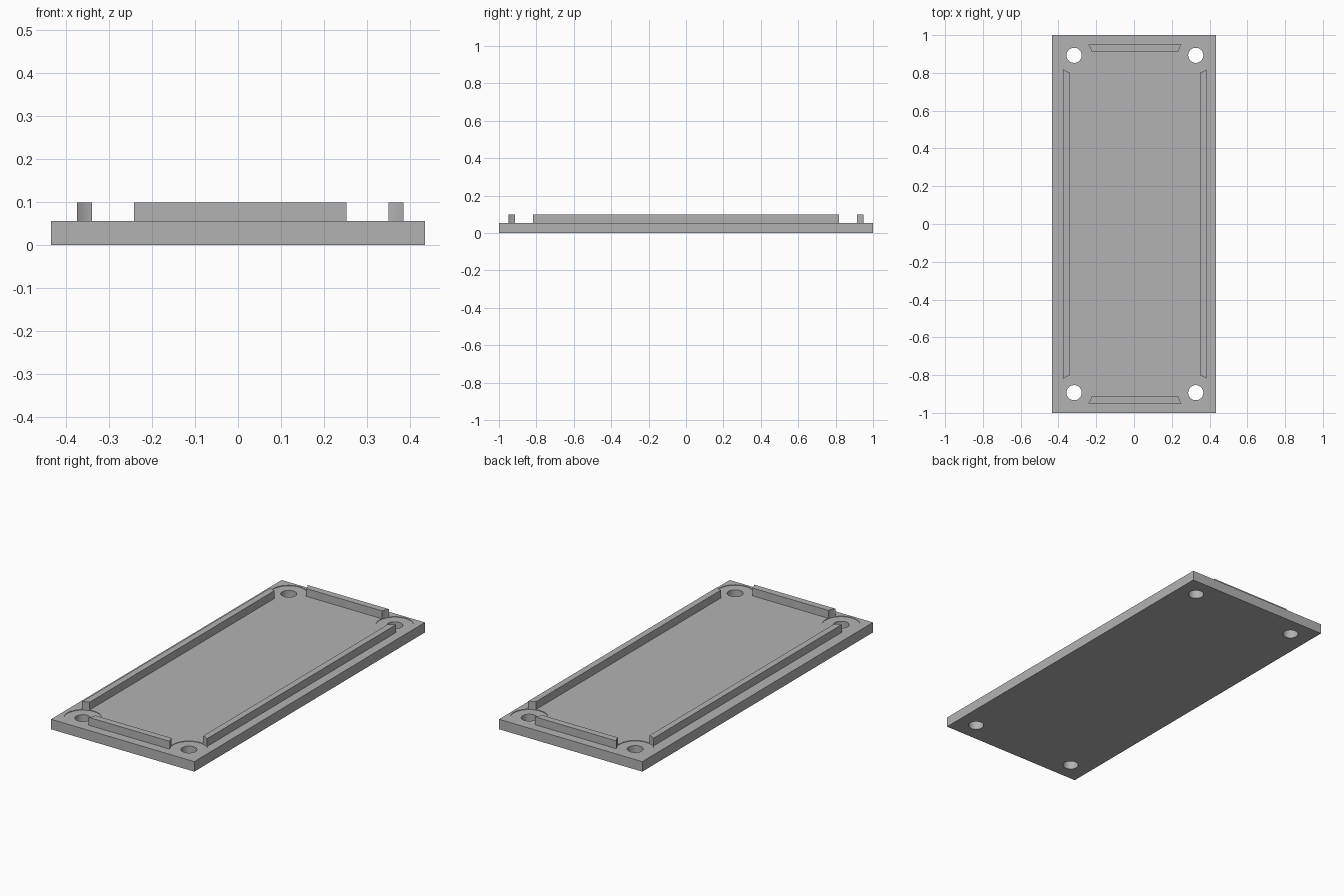
import bpy
import math

if "Cube" in bpy.data.objects:
    bpy.data.objects.remove(bpy.data.objects["Cube"], do_unlink=True)

HALF_X, HALF_Y = 0.435, 1.0
PLATE_TOP, RIB_TOP = 0.055, 0.098
SHIFT = 0.005                       # the ribs and holes sit slightly to the left
HOLES = [(SHIFT + sx * 0.322, sy * 0.893) for sx in (-1, 1) for sy in (-1, 1)]

grey = bpy.data.materials.new("grey plastic")
grey.use_nodes = True
colour = (0.45, 0.45, 0.45, 1)
grey.diffuse_color = colour
grey.node_tree.nodes["Principled BSDF"].inputs["Base Color"].default_value = colour


def box(name, x0, x1, y0, y1, z0, z1):
    bpy.ops.mesh.primitive_cube_add(
        size=1, location=((x0 + x1) / 2, (y0 + y1) / 2, (z0 + z1) / 2))
    ob = bpy.context.object
    ob.name = name
    ob.scale = (x1 - x0, y1 - y0, z1 - z0)
    bpy.ops.object.transform_apply(location=False, rotation=False, scale=True)
    ob.data.materials.append(grey)
    return ob


def drill(ob, radius, z0, z1):
    """Cut a round hole of the given depth range at each corner."""
    for x, y in HOLES:
        bpy.ops.mesh.primitive_cylinder_add(
            vertices=64, radius=radius, depth=z1 - z0, location=(x, y, (z0 + z1) / 2))
        cutter = bpy.context.object
        cutter.hide_render = True
        cutter.data.materials.append(grey)
        mod = ob.modifiers.new("drill", "BOOLEAN")
        mod.operation = "DIFFERENCE"
        mod.solver = "EXACT"
        mod.object = cutter
        bpy.ops.object.select_all(action="DESELECT")
        bpy.context.view_layer.objects.active = ob
        ob.select_set(True)
        bpy.ops.object.modifier_apply(modifier=mod.name)
        bpy.data.objects.remove(cutter, do_unlink=True)


def smooth(ob):
    bpy.ops.object.select_all(action="DESELECT")
    bpy.context.view_layer.objects.active = ob
    ob.select_set(True)
    bpy.ops.object.shade_smooth_by_angle(angle=math.radians(30))


# Base plate with shallow round recesses and screw holes
plate = box("base_plate", -HALF_X, HALF_X, -HALF_Y, HALF_Y, 0, PLATE_TOP)
drill(plate, 0.094, PLATE_TOP - 0.003, PLATE_TOP + 0.1)
drill(plate, 0.04, -0.1, PLATE_TOP + 0.1)
smooth(plate)

# Locating ribs, their ends scooped out around the screw holes
for side, s in (("right", -1), ("left", 1)):
    x0, x1 = sorted((SHIFT + s * 0.345, SHIFT + s * 0.38))
    rib = box(side + "_rib", x0, x1, -0.85, 0.85, PLATE_TOP, RIB_TOP)
    drill(rib, 0.094, 0, 0.2)
    smooth(rib)
for side, s in (("front", -1), ("back", 1)):
    y0, y1 = sorted((s * 0.913, s * 0.95))
    rib = box(side + "_rib", SHIFT - 0.27, SHIFT + 0.27, y0, y1, PLATE_TOP, RIB_TOP)
    drill(rib, 0.094, 0, 0.2)
    smooth(rib)
